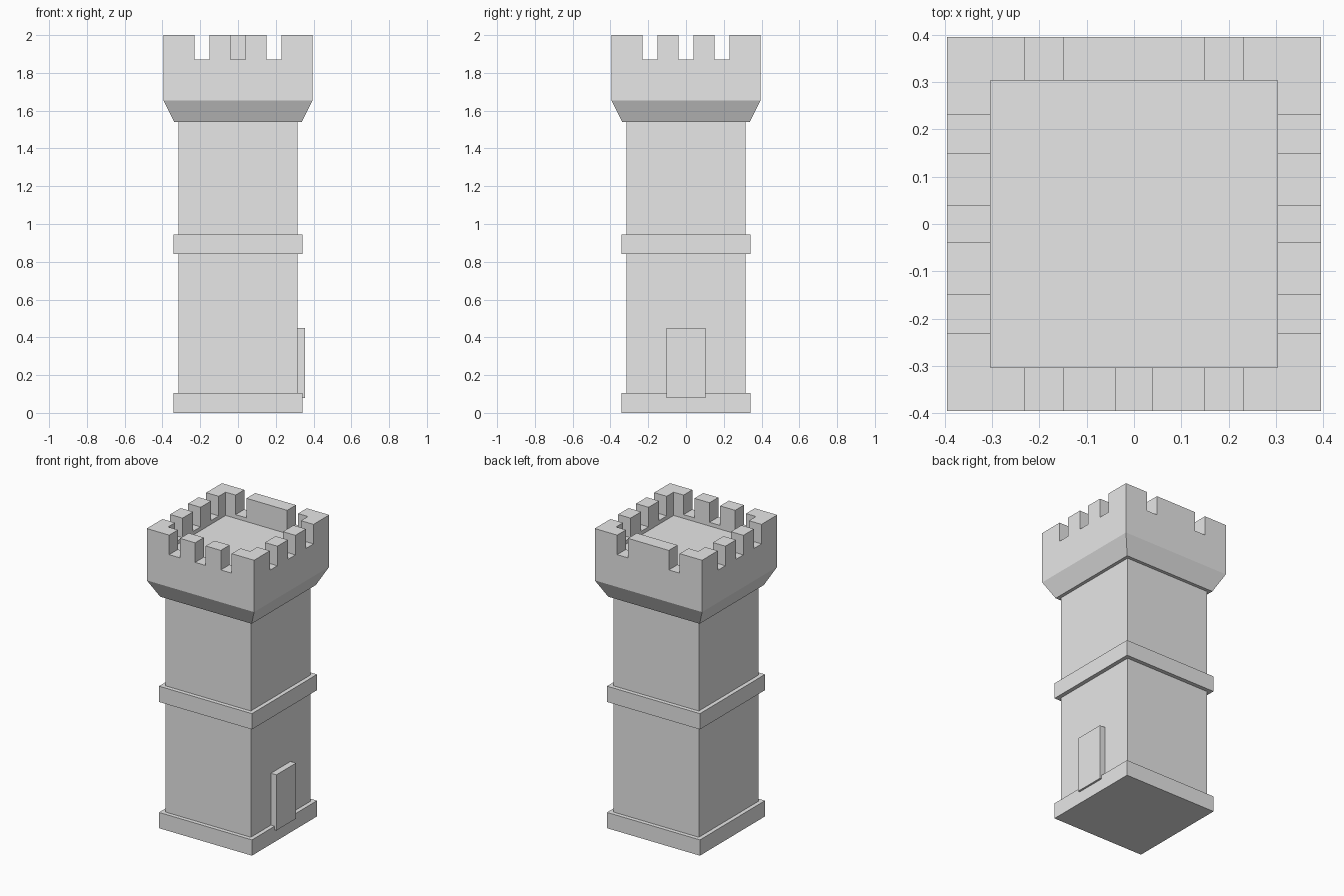
import bpy
import bmesh
from mathutils import Matrix, Vector

if "Cube" in bpy.data.objects:
    bpy.data.objects.remove(bpy.data.objects["Cube"], do_unlink=True)

stone = bpy.data.materials.new("grey_stone")
stone.use_nodes = True
GREY = (0.8, 0.8, 0.8, 1)
stone.diffuse_color = GREY
stone.node_tree.nodes["Principled BSDF"].inputs["Base Color"].default_value = GREY


def add_object(name, bm):
    mesh = bpy.data.meshes.new(name)
    bm.to_mesh(mesh)
    bm.free()
    mesh.materials.append(stone)
    obj = bpy.data.objects.new(name, mesh)
    bpy.context.collection.objects.link(obj)
    return obj


def box(name, low, high):
    low, high = Vector(low), Vector(high)
    bm = bmesh.new()
    bmesh.ops.create_cube(bm, size=1, matrix=Matrix.Translation((low + high) / 2)
                          @ Matrix.Diagonal((*(high - low), 1)))
    return add_object(name, bm)


def square_block(name, half, bottom, top):
    return box(name, (-half, -half, bottom), (half, half, top))


def cut(target, cutter):
    cutter.hide_render = True
    mod = target.modifiers.new("cut", "BOOLEAN")
    mod.operation = "DIFFERENCE"
    mod.solver = "EXACT"
    mod.object = cutter
    bpy.context.view_layer.objects.active = target
    bpy.ops.object.modifier_apply(modifier=mod.name)
    bpy.data.objects.remove(cutter, do_unlink=True)


# Shaft, plinth, string course and door
square_block("tower_shaft", 0.315, 0.05, 1.56)
square_block("base_plinth", 0.342, 0, 0.105)
square_block("middle_band", 0.342, 0.84, 0.945)
box("door", (0.3, -0.103, 0.08), (0.355, 0.103, 0.45))

# Flared head: stacked square sections
HEAD = 0.395
sections = [(0.337, 1.54), (HEAD, 1.655), (HEAD, 2.0)]
bm = bmesh.new()
rings = [[bm.verts.new((sx * h, sy * h, z))
          for sx, sy in ((-1, -1), (1, -1), (1, 1), (-1, 1))] for h, z in sections]
for lower, upper in zip(rings, rings[1:]):
    for i in range(4):
        j = (i + 1) % 4
        bm.faces.new((lower[i], lower[j], upper[j], upper[i]))
bm.faces.new(rings[0][::-1])
bm.faces.new(rings[-1])
battlements = add_object("battlements", bm)

# Sunken roof deck
cut(battlements, square_block("deck_cutter", 0.303, 1.845, 2.2))

# Crenels: three per side, but the back has no middle one
for side in ("front", "back", "left", "right"):
    near, far = (0.25, 0.5) if side in ("back", "left") else (-0.5, -0.25)
    for centre, half in ((-0.19, 0.04), (0, 0.039), (0.19, 0.04)):
        if side == "back" and centre == 0:
            continue
        a, b = centre - half, centre + half
        if side in ("front", "back"):
            cutter = box("crenel_cutter", (a, near, 1.87), (b, far, 2.2))
        else:
            cutter = box("crenel_cutter", (near, a, 1.87), (far, b, 2.2))
        cut(battlements, cutter)
